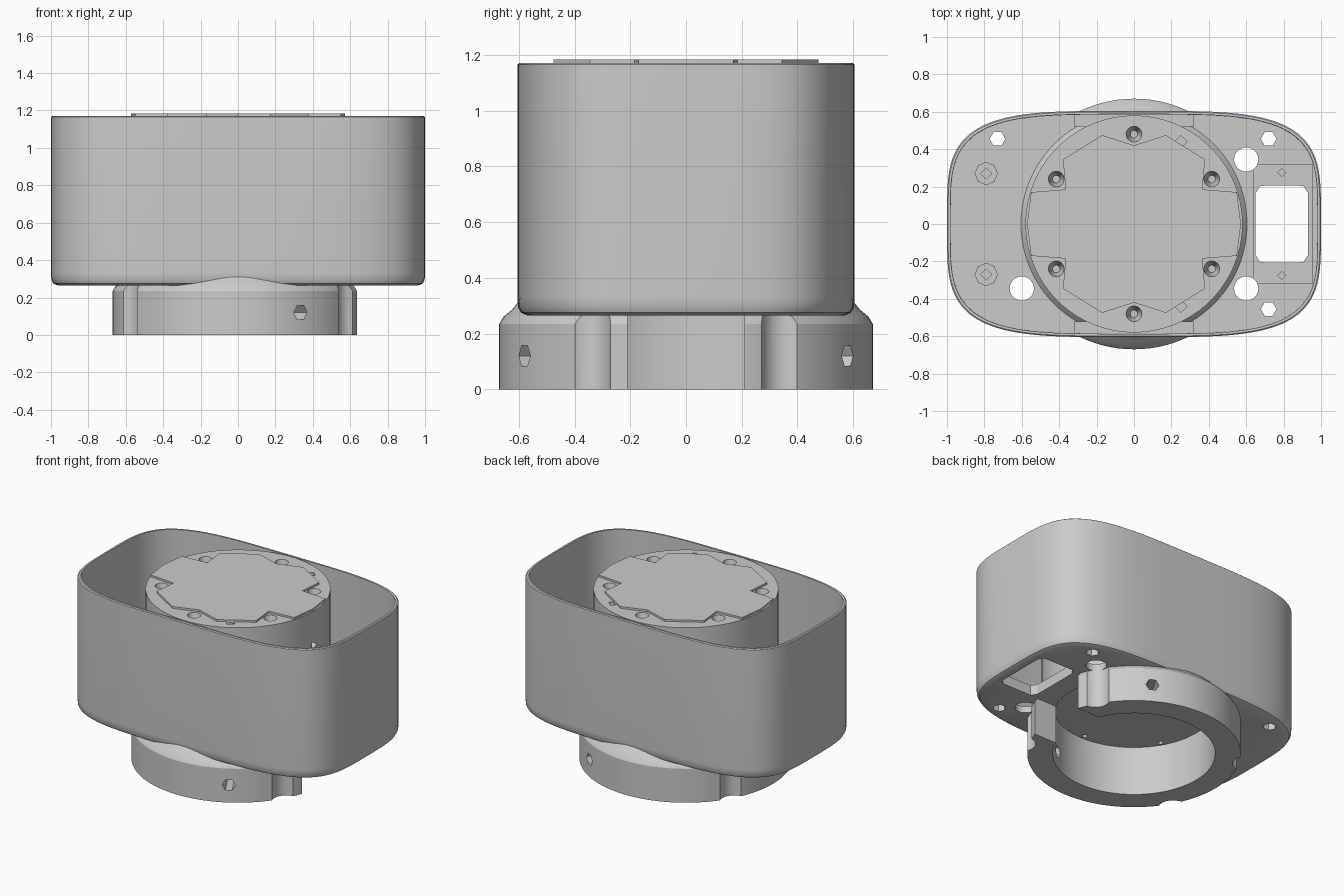
import bpy
import bmesh
from math import sin, cos, pi, radians
from mathutils import Matrix, Vector

old = bpy.data.objects.get("Cube")
if old:
    bpy.data.objects.remove(old, do_unlink=True)

grey = bpy.data.materials.new("plain grey")
grey.use_nodes = True
grey.diffuse_color = (0.6, 0.6, 0.6, 1)
grey.node_tree.nodes["Principled BSDF"].inputs["Base Color"].default_value = (0.6, 0.6, 0.6, 1)


def add_object(name, bm):
    bmesh.ops.recalc_face_normals(bm, faces=bm.faces)
    mesh = bpy.data.meshes.new(name)
    bm.to_mesh(mesh)
    bm.free()
    mesh.materials.append(grey)
    ob = bpy.data.objects.new(name, mesh)
    bpy.context.collection.objects.link(ob)
    return ob


def loft(name, rings):
    """Skin a stack of (outline, height) rings and cap both ends."""
    bm = bmesh.new()
    loops = [[bm.verts.new((x, y, z)) for x, y in pts] for pts, z in rings]
    n = len(loops[0])
    for a, b in zip(loops, loops[1:]):
        for i in range(n):
            j = (i + 1) % n
            bm.faces.new((a[i], a[j], b[j], b[i]))
    bm.faces.new(loops[0])
    bm.faces.new(loops[-1])
    return add_object(name, bm)


def circle(r, x=0, y=0, n=96):
    return [(x + r * cos(2 * pi * i / n), y + r * sin(2 * pi * i / n)) for i in range(n)]


def oval(inset):
    """Squarish superellipse outline of the housing."""
    pts = []
    for i in range(128):
        c, s = cos(2 * pi * i / 128), sin(2 * pi * i / 128)
        k = (abs(c) ** 4 + abs(s) ** 4) ** -0.25
        pts.append(((1 - inset) * c * k, (0.605 - inset) * s * k))
    return pts


def rect(x0, x1, y0, y1):
    return [(x0, y0), (x1, y0), (x1, y1), (x0, y1)]


def rod(x, y, r, z0, z1, n=24, r_top=None):
    return loft("cutter", [(circle(r, x, y, n), z0), (circle(r_top or r, x, y, n), z1)])


def block(name, x0, x1, y0, y1, z0, z1):
    return loft(name, [(rect(x0, x1, y0, y1), z0), (rect(x0, x1, y0, y1), z1)])


def radial_rod(angle, z, r, near, far, n=6):
    bm = bmesh.new()
    bmesh.ops.create_cone(bm, cap_ends=True, segments=n, radius1=r, radius2=r, depth=far - near)
    d = Vector((cos(angle), sin(angle), 0))
    turn = Vector((0, 0, 1)).rotation_difference(d).to_matrix().to_4x4()
    bm.transform(Matrix.Translation(d * (near + far) / 2 + Vector((0, 0, z))) @ turn)
    return add_object("cutter", bm)


def cut(ob, cutters):
    bpy.context.view_layer.objects.active = ob
    for c in cutters:
        mod = ob.modifiers.new("cut", 'BOOLEAN')
        mod.operation = 'DIFFERENCE'
        mod.solver = 'EXACT'
        mod.object = c
        bpy.ops.object.modifier_apply(modifier=mod.name)
        bpy.data.objects.remove(c, do_unlink=True)


def window():
    """Slightly rounded rectangular opening."""
    pts = []
    for i in range(32):
        a = 2 * pi * (i + 0.5) / 32
        k = (abs(cos(a)) ** 14 + abs(sin(a)) ** 14) ** (-1 / 14)
        pts.append((0.79 + 0.14 * cos(a) * k, 0.205 * sin(a) * k))
    return loft("cutter", [(pts, 0.1), (pts, 0.5)])


# Open-topped housing with rounded lower edge
shell = loft("housing", [(oval(0.035), 0.265), (oval(0.012), 0.275), (oval(0.002), 0.295),
                         (oval(0), 0.33), (oval(0), 1.165), (oval(0.006), 1.17),
                         (oval(0.018), 1.17), (oval(0.02), 0.31)])
big_holes = [(0.6, 0.345), (0.6, -0.345), (-0.6, -0.345)]
small_holes = [(0.72, 0.455), (0.72, -0.455), (-0.73, 0.455)]
cut(shell, [rod(x, y, 0.065, 0.1, 0.5) for x, y in big_holes]
    + [rod(x, y, 0.042, 0.1, 0.5, 6) for x, y in small_holes]
    + [rod(0, 0, 0.51, 0.1, 0.5, 96), window()])

# Raised pad around the window
pad = block("window_pad", 0.635, 0.955, -0.32, 0.32, 0.3, 0.335)
cut(pad, [window()] + [rod(0.79, s * 0.275, 0.022, 0.31, 0.4, 4) for s in (1, -1)]
    + [rod(0.6, s * 0.345, 0.065, 0.1, 0.5) for s in (1, -1)])

# Screw posts on the other side of the floor
for side, s in (("back", 1), ("front", -1)):
    post = rod(-0.79, s * 0.27, 0.062, 0.3, 0.37, 8)
    post.name = side + "_screw_post"
    cut(post, [rod(-0.79, s * 0.27, 0.03, 0.33, 0.5, 4)])
    # Web joining core and wall
    web = block(side + "_web", -0.32, 0.32, s * 0.52, s * 0.586, 0.3, 0.42)

# Central core with countersunk screw holes
screws = [(0.48 * cos(radians(a)), 0.48 * sin(radians(a))) for a in range(30, 390, 60)]
core = loft("core", [(circle(0.58), 0.34), (circle(0.58), 1.17)])
cut(core, [rod(x, y, 0.02, 1.08, 1.2, 16, 0.05) for x, y in screws]
    + [rod(x, y, 0.018, 0.3, 0.42, 12) for x, y in screws]
    + [rod(0.25, s * 0.44, 0.033, 1.12, 1.2, 4) for s in (1, -1)]
    + [radial_rod(0, 0.93, 0.035, 0.5, 0.7, 3)])

# Scalloped lid on the core
quarter = [(0.572, 0), (0.55, 0.17), (0.365, 0.185), (0.38, 0.345), (0.17, 0.475), (0, 0.42)]
half = quarter + [(-x, y) for x, y in quarter[-2::-1]]
outline = half + [(x, -y) for x, y in half[-2:0:-1]]
loft("core_lid", [(outline, 1.16), (outline, 1.183)])

# Split mounting collar flaring into the housing
collar = loft("collar", [(circle(0.67), 0), (circle(0.67), 0.235), (circle(0.655), 0.26),
                         (circle(0.625), 0.285), (circle(0.6), 0.315), (circle(0.575), 0.345)])
cut(collar, [rod(0, 0, 0.51, -0.1, 0.5, 96), block("cutter", 0.3, 0.8, -0.21, 0.21, -0.1, 0.268)]
    + [rod(x, y, 0.09, -0.1, 0.268) for x in (0.62, -0.62) for y in (0.36, -0.36)]
    + [rod(x, y, 0.065, 0.2, 0.5) for x, y in big_holes]
    + [radial_rod(radians(a), 0.12, 0.042, 0.4, 0.8) for a in (60, -60, 180)])

# Smooth shading with sharp edges kept
bpy.ops.object.select_all(action='DESELECT')
for ob in bpy.context.collection.objects:
    if ob.type == 'MESH' and ob.data.materials and ob.data.materials[0] == grey:
        ob.select_set(True)
        bpy.context.view_layer.objects.active = ob
bpy.ops.object.shade_smooth_by_angle(angle=radians(30))
